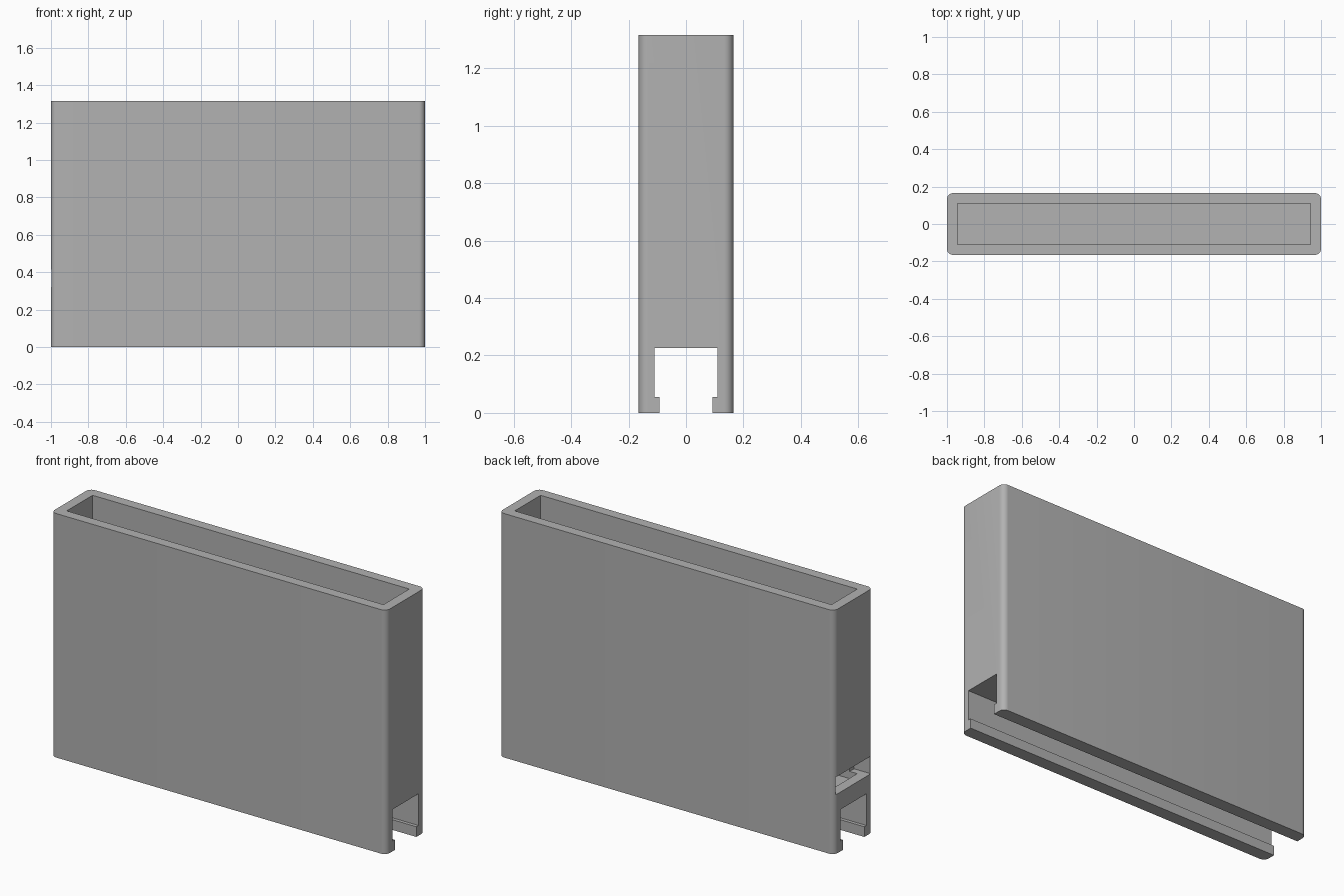
import bpy
import bmesh
from math import radians, sin, cos
from mathutils import Vector

default = bpy.data.objects.get("Cube")
if default:
    bpy.data.objects.remove(default, do_unlink=True)

HX, HY, TOP = 1.0, 0.165, 1.316    # outer half length, half depth, height
WALL = 0.055
CEIL = 0.226                       # ceiling of the underside channel
FLOOR = CEIL + WALL                # floor of the open pocket

grey = bpy.data.materials.new("plain_grey")
grey.use_nodes = True
grey.diffuse_color = (0.445, 0.445, 0.445, 1)
grey.node_tree.nodes["Principled BSDF"].inputs["Base Color"].default_value = grey.diffuse_color


def prism(name, points, direction):
    """Extrude a closed outline of 3D points along a direction."""
    bm = bmesh.new()
    face = bm.faces.new([bm.verts.new(p) for p in points])
    ext = bmesh.ops.extrude_face_region(bm, geom=[face])
    moved = [v for v in ext["geom"] if isinstance(v, bmesh.types.BMVert)]
    bmesh.ops.translate(bm, verts=moved, vec=Vector(direction))
    bmesh.ops.recalc_face_normals(bm, faces=bm.faces)
    mesh = bpy.data.meshes.new(name)
    bm.to_mesh(mesh)
    bm.free()
    mesh.materials.append(grey)
    obj = bpy.data.objects.new(name, mesh)
    bpy.context.collection.objects.link(obj)
    return obj


def box(name, x0, x1, hy, z0, z1):
    outline = [(x0, -hy, z0), (x1, -hy, z0), (x1, hy, z0), (x0, hy, z0)]
    return prism(name, outline, (0, 0, z1 - z0))


def rounded_outline(hx, hy, r, steps=8):
    points = []
    for i, (sx, sy) in enumerate([(1, 1), (-1, 1), (-1, -1), (1, -1)]):
        for k in range(steps + 1):
            a = radians(90 * (i + k / steps))
            points.append((sx * (hx - r) + r * cos(a), sy * (hy - r) + r * sin(a), 0))
    return points


# Outer case with rounded upright corners
case = prism("case", rounded_outline(HX, HY, 0.032), (0, 0, TOP))

# Underside channel with a retaining lip along each side
half = [(0.092, -0.1), (0.092, WALL), (0.11, WALL), (0.11, CEIL)]
profile = half + [(-y, z) for y, z in reversed(half)]
channel = prism("channel_cutter", [(-1.1, y, z) for y, z in profile], (2.2, 0, 0))

# Open pocket from the top, and the slot through the right end wall
pocket = box("pocket_cutter", -HX + WALL, HX - WALL, HY - WALL, FLOOR, TOP + 0.1)
slot = box("slot_cutter", -HX - 0.1, -HX + 0.1, 0.147, 0.32, 0.415)

for cutter in (channel, pocket, slot):
    cutter.hide_render = True
    mod = case.modifiers.new(cutter.name, "BOOLEAN")
    mod.operation = "DIFFERENCE"
    mod.solver = "EXACT"
    mod.object = cutter

# Apply the cuts and discard the cutters
bpy.context.view_layer.update()
graph = bpy.context.evaluated_depsgraph_get()
result = bpy.data.meshes.new_from_object(case.evaluated_get(graph))
case.modifiers.clear()
case.data = result
for cutter in (channel, pocket, slot):
    bpy.data.objects.remove(cutter, do_unlink=True)

# Smooth the rounded corners only
bpy.ops.object.select_all(action="DESELECT")
bpy.context.view_layer.objects.active = case
case.select_set(True)
bpy.ops.object.shade_smooth_by_angle(angle=radians(30))
